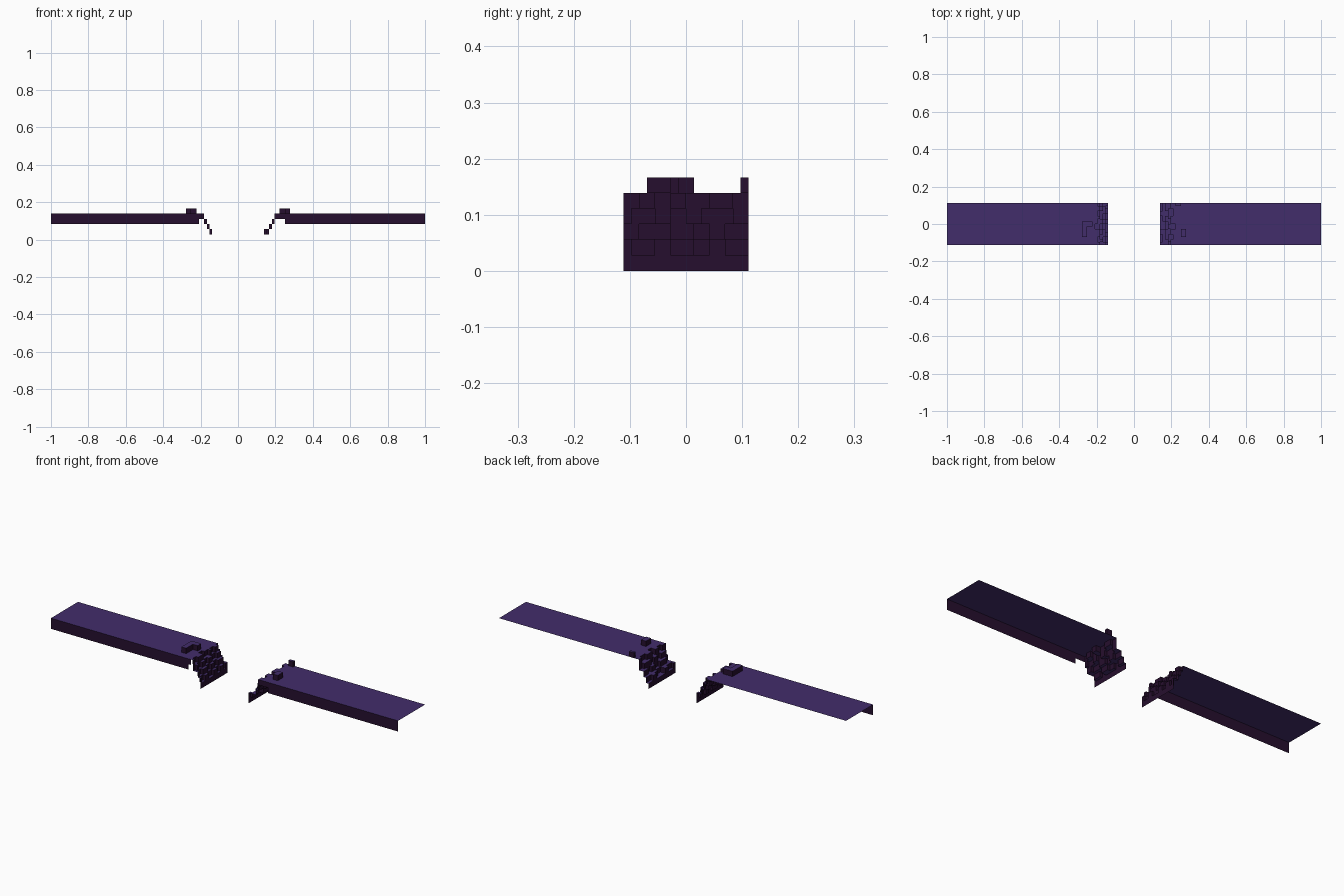
import bpy, bmesh
from mathutils import Vector

if "Cube" in bpy.data.objects:
    bpy.data.objects.remove(bpy.data.objects["Cube"])

V = 1 / 72  # one small block


def material(name, rgb):
    m = bpy.data.materials.new(name)
    m.diffuse_color = (*rgb, 1)
    m.use_nodes = True
    m.node_tree.nodes["Principled BSDF"].inputs["Base Color"].default_value = m.diffuse_color
    return m


TOP = material("purple top", (0.0545, 0.026, 0.147))
SIDE = material("dark plum side", (0.0195, 0.0046, 0.0275))


def quad(bm, axis, at, a, b, facing):
    """Flat rectangle across an axis; a and b are the ranges on the other two."""
    if a[0] == a[1] or b[0] == b[1]:
        return
    pts = []
    for p, q in ((a[0], b[0]), (a[1], b[0]), (a[1], b[1]), (a[0], b[1])):
        c = [p, q]
        c.insert(axis, at)
        pts.append(bm.verts.new(Vector(c) * V))
    f = bm.faces.new(pts)
    f.normal_update()
    if f.normal[axis] * facing < 0:
        f.normal_flip()


def finish(bm, name):
    # Upward faces are purple, all walls are dark
    bmesh.ops.remove_doubles(bm, verts=bm.verts, dist=1e-5)
    bm.normal_update()
    for f in bm.faces:
        f.material_index = 0 if f.normal.z > 0.5 else 1
    me = bpy.data.meshes.new(name)
    bm.to_mesh(me)
    bm.free()
    ob = bpy.data.objects.new(name, me)
    me.materials.append(TOP)
    me.materials.append(SIDE)
    bpy.context.collection.objects.link(ob)


def deck(name, s, wall_end):
    # Top sheet and the front wall with its stepped inner end
    bm = bmesh.new()
    quad(bm, 2, 10, (s * 72, s * 18), (-8, 8), 1)
    quad(bm, 1, -8, (s * 72, s * wall_end), (6, 10), -1)
    quad(bm, 1, -8, (s * wall_end, s * 14), (8, 10), -1)
    finish(bm, name)


def broken_edge(name, s, rows):
    # Each row lists how far the levels 10, 8, 6, 4, 2 reach toward the gap
    bm = bmesh.new()
    for j, row in enumerate(rows):
        y = (j - 8, j - 7)
        outer = 18
        for k, e in enumerate(row):
            z = 10 - 2 * k
            quad(bm, 2, z, (s * outer, s * e), y, 1)      # tread
            quad(bm, 0, s * e, y, (z - 2, z), -s)         # riser
            if j:                                         # jog between rows
                p = rows[j - 1][k]
                quad(bm, 1, j - 8, (s * p, s * e), (z - 2, z), -1 if p > e else 1)
            outer = e
    finish(bm, name)


def rubble(name, outline):
    # Low block standing on the deck, open underneath
    bm = bmesh.new()
    lo = [bm.verts.new((x * V, y * V, 10 * V)) for x, y in outline]
    hi = [bm.verts.new((x * V, y * V, 12 * V)) for x, y in outline]
    bm.faces.new(hi)
    n = len(outline)
    for i in range(n):
        k = (i + 1) % n
        bm.faces.new((lo[i], lo[k], hi[k], hi[i]))
    finish(bm, name)


def make_rows(*cols):
    return [[int(d, 36) for d in r] for r in zip(*cols)]


# Reach per row from front to back, in base 36 (a = 10, f = 15)
left_rows = make_rows("deedddffeedeedde", "dcddccddccdddccd",
                      "bccbbbccbbccbbbc", "abbaabbbaabbaaba", "a" * 16)
right_rows = make_rows("eeffeeggeeefffee", "edddeeddeeddddee",
                       "ddccccdddccddccc", "abbbaacccbbaabbb", "a" * 16)

deck("left_deck", -1, 15)
deck("right_deck", 1, 18)
broken_edge("left_broken_edge", -1, left_rows)
broken_edge("right_broken_edge", 1, right_rows)
rubble("left_rubble", [(-20, -5), (-18, -5), (-18, -1), (-16, -1), (-16, 1), (-20, 1)])
rubble("right_rubble", [(18, -5), (20, -5), (20, -2), (18, -2)])
rubble("right_rear_rubble", [(16, 7), (18, 7), (18, 8), (16, 8)])
